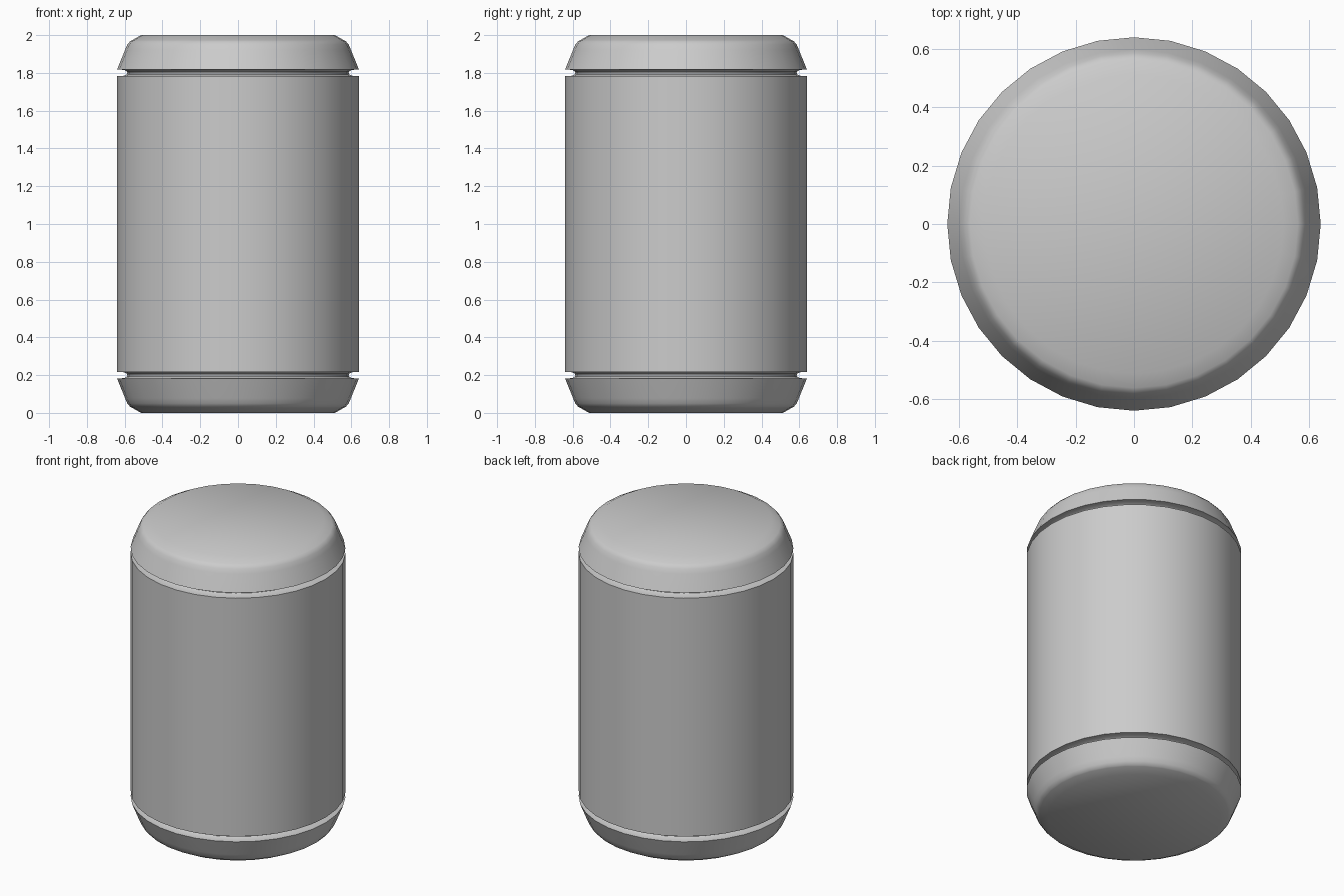
import bpy, bmesh, math

if "Cube" in bpy.data.objects:
    bpy.data.objects.remove(bpy.data.objects["Cube"])

SIDES = 32


def lathe(name, profile):
    """Closed solid turned about z from (radius, height) points."""
    bm = bmesh.new()
    rings = []
    for r, z in profile:
        rings.append([bm.verts.new((r * math.cos(2 * math.pi * i / SIDES),
                                    r * math.sin(2 * math.pi * i / SIDES), z))
                      for i in range(SIDES)])
    for a, b in zip(rings, rings[1:]):
        for i in range(SIDES):
            j = (i + 1) % SIDES
            bm.faces.new((a[i], a[j], b[j], b[i]))
    bm.faces.new(rings[0])
    bm.faces.new(rings[-1])
    bmesh.ops.recalc_face_normals(bm, faces=bm.faces[:])
    mesh = bpy.data.meshes.new(name)
    bm.to_mesh(mesh)
    bm.free()
    obj = bpy.data.objects.new(name, mesh)
    bpy.context.collection.objects.link(obj)
    bpy.ops.object.select_all(action='DESELECT')
    obj.select_set(True)
    bpy.context.view_layer.objects.active = obj
    bpy.ops.object.shade_smooth_by_angle(angle=math.radians(30))
    return obj


# Lower half outline: lid, rounded shoulder, groove, start of the wall
half = [(0.513, 0.0), (0.562, 0.028), (0.57, 0.031), (0.586, 0.05),
        (0.598, 0.078), (0.64, 0.182), (0.603, 0.184), (0.589, 0.192),
        (0.586, 0.20), (0.589, 0.208), (0.603, 0.215), (0.64, 0.217)]

# Canister, with the outline mirrored for the top
lathe("canister_body", half + [(r, 2.0 - z) for r, z in reversed(half)])
